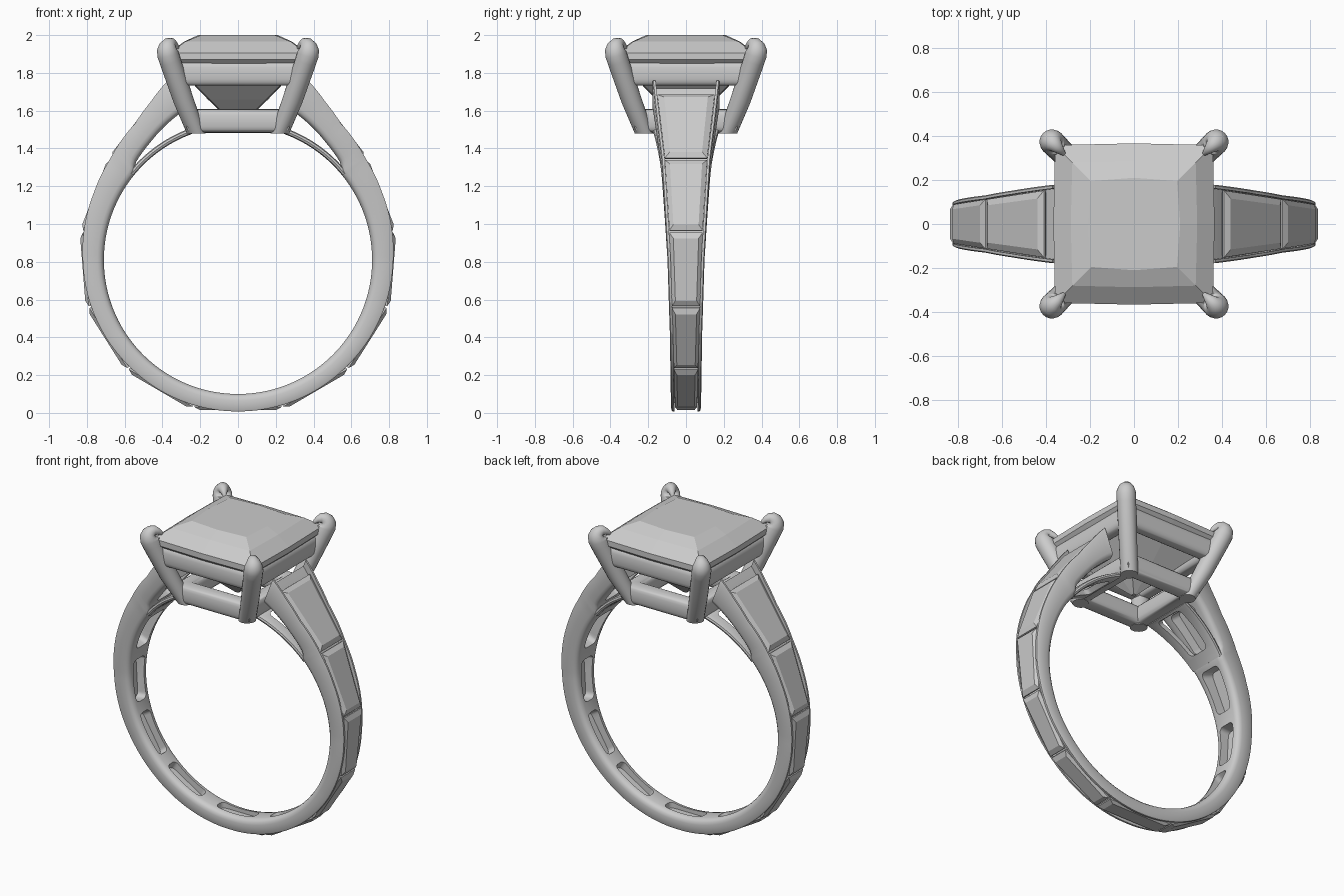
import bpy, bmesh, math
from mathutils import Vector

if "Cube" in bpy.data.objects:
    bpy.data.objects.remove(bpy.data.objects["Cube"])

CZ = 0.81  # centre height of the finger hole


def finish(name, bm, smooth=None):
    bmesh.ops.recalc_face_normals(bm, faces=bm.faces[:])
    me = bpy.data.meshes.new(name)
    bm.to_mesh(me)
    bm.free()
    ob = bpy.data.objects.new(name, me)
    bpy.context.collection.objects.link(ob)
    if smooth:
        shade(ob, smooth)
    return ob


def shade(ob, deg):
    bpy.ops.object.select_all(action='DESELECT')
    ob.select_set(True)
    bpy.context.view_layer.objects.active = ob
    bpy.ops.object.shade_smooth_by_angle(angle=math.radians(deg))


def loft(bm, rings, closed=False):
    """Skin a list of point rings; cap the ends unless closed."""
    vs = [[bm.verts.new(p) for p in r] for r in rings]
    n = len(vs[0])
    pairs = list(zip(vs, vs[1:])) + ([(vs[-1], vs[0])] if closed else [])
    for a, b in pairs:
        for i in range(n):
            j = (i + 1) % n
            bm.faces.new((a[i], a[j], b[j], b[i]))
    if not closed:
        bm.faces.new(vs[0])
        bm.faces.new(vs[-1])
    return vs


def lerp(table, x):
    for (x0, y0), (x1, y1) in zip(table, table[1:]):
        if x <= x1:
            return y0 + (y1 - y0) * (x - x0) / (x1 - x0)
    return table[-1][1]


# Band shape by angle from the bottom (degrees)
OUTER = [(0, .802), (45, .806), (90, .822), (115, .842), (128, .862), (143, .905), (151, .955), (158.7, 1.02)]
INNER = [(0, .71), (130, .71), (133, .746), (143, .775), (158.7, .835)]
WIDTH = [(0, .077), (60, .085), (90, .098), (128, .13), (158.7, .178)]


def polar(a, r, y):
    t = math.radians(a)
    return Vector((r * math.sin(t), y, CZ - r * math.cos(t)))


def mirrored(half):
    return half + [(-u, v) for u, v in reversed(half)]


# Channel band, open at the top for the setting
bm = bmesh.new()
rings = []
N = 180
for i in range(N + 1):
    a = -158.7 + 317.4 * i / N
    ro, ri, w = (lerp(t, abs(a)) for t in (OUTER, INNER, WIDTH))
    half = [(w - .035, ri), (w - .015, ri + .006), (w - .004, ri + .018), (w, ri + .035),
            (w, ro - .008), (w - .005, ro), (w - .017, ro), (w - .017, ro - .045)]
    rings.append([polar(a, v, u) for u, v in mirrored(half)])
loft(bm, rings)
band = finish("channel_band", bm)

# Thin inner arches that carry the finger hole up to the basket
arches = []
for s in (-1, 1):
    bm = bmesh.new()
    rings = []
    for i in range(25):
        a = 129 + 31 * i / 24
        w = lerp(WIDTH, a) - .004
        half = [(w - .02, .71), (w - .004, .715), (w, .725), (w - .004, .736), (w - .02, .741)]
        rings.append([polar(s * a, v, u) for u, v in mirrored(half)])
    loft(bm, rings)
    arches.append(finish("inner_arch_" + ("left" if s < 0 else "right"), bm))

# Girdle corners of the stones along the right side: x, z, half width
PTS = [(.235, .03, .058), (.583, .233, .064), (.79, .56, .074), (.822, .96, .088), (.672, 1.345, .112), (.405, 1.69, .152)]


def prism(bm, p, q, levels):
    """Tapered block between two stone ends; levels are (offset, end inset, width factor)."""
    a, b = Vector((p[0], 0, p[1])), Vector((q[0], 0, q[1]))
    t = (b - a).normalized()
    n = Vector((t.z, 0, -t.x))
    if n.dot((a + b) / 2 - Vector((0, 0, CZ))) < 0:
        n = -n
    rings = []
    for off, inset, k in levels:
        c, d = a + t * inset + n * off, b - t * inset + n * off
        u, v = Vector((0, p[2] * k, 0)), Vector((0, q[2] * k, 0))
        rings.append([c - u, c + u, d + v, d - v])
    return loft(bm, rings)


ends = [((-PTS[0][0],) + PTS[0][1:], PTS[0])]
for s in (-1, 1):
    side = [(s * x, z, w) for x, z, w in PTS]
    ends += list(zip(side, side[1:]))

# Step-cut stones and the window cutters underneath them
cut = bmesh.new()
for i, (p, q) in enumerate(ends):
    bm = bmesh.new()
    prism(bm, p, q, [(-.045, .04, .7), (-.008, .006, 1), (0, .006, 1), (.016, .035, .76)])
    finish("band_stone_%d" % (i + 1), bm)
    mid = math.hypot((p[0] + q[0]) / 2, (p[1] + q[1]) / 2 - CZ)
    length = math.hypot(p[0] - q[0], p[1] - q[1])
    inset = (length - .27) / 2
    vs = prism(cut, p, q, [(.64 - mid, inset, .66), (-.02, inset, .66)])
    edges = [cut.edges.get((a, b)) for a, b in zip(*vs)]
    bmesh.ops.bevel(cut, geom=edges, offset=.028, segments=4, affect='EDGES', profile=.5)
cutter = finish("window_cutter", cut)
cutter.hide_render = True
cutter.hide_set(True)

for ob in [band] + arches:
    m = ob.modifiers.new("windows", 'BOOLEAN')
    m.operation, m.solver, m.object = 'DIFFERENCE', 'EXACT', cutter
    bpy.context.view_layer.update()
    dg = bpy.context.evaluated_depsgraph_get()
    me = bpy.data.meshes.new_from_object(ob.evaluated_get(dg))
    ob.modifiers.clear()
    ob.data = me
    shade(ob, 35)
bpy.data.objects.remove(cutter)


# Square rails of the basket, rounded in section
def rail(name, half, z, rx, rz):
    bm = bmesh.new()
    rings = []
    for k in range(4):
        c, s = math.cos(math.radians(45 + 90 * k)), math.sin(math.radians(45 + 90 * k))
        ring = []
        for i in range(20):
            t = 2 * math.pi * i / 20
            e = lambda v: math.copysign(abs(v) ** .65, v)
            d = (half + rx * e(math.cos(t))) * math.sqrt(2)
            ring.append((d * c, d * s, z + rz * e(math.sin(t))))
        rings.append(ring)
    loft(bm, rings, closed=True)
    finish(name, bm, 40)


rail("lower_rail", .225, 1.545, .05, .063)
rail("upper_rail", .31, 1.797, .045, .065)

# Claw prongs: distance along x and y, height, radius
PATH = [(.222, 1.45, .052), (.29, 1.66, .054), (.36, 1.865, .057), (.371, 1.9, .058), (.373, 1.92, .056),
        (.369, 1.938, .049), (.361, 1.951, .039), (.35, 1.955, .029), (.335, 1.947, .02), (.322, 1.934, .012), (.314, 1.924, .004)]
for k in range(4):
    ang = math.radians(45 + 90 * k)
    out = Vector((math.cos(ang), math.sin(ang), 0))
    side = Vector((-out.y, out.x, 0))
    pts = [out * (d * math.sqrt(2)) + Vector((0, 0, z)) for d, z, r in PATH]
    bm = bmesh.new()
    rings = []
    for i, p in enumerate(pts):
        t = (pts[min(i + 1, len(pts) - 1)] - pts[max(i - 1, 0)]).normalized()
        nrm = t.cross(side)
        r = PATH[i][2]
        ring = [p + (side * math.cos(2 * math.pi * j / 20) + nrm * math.sin(2 * math.pi * j / 20)) * r for j in range(20)]
        for v in ring:
            v.z = max(v.z, 1.48 + .0001 * i)
        rings.append(ring)
    loft(bm, rings)
    finish("prong_%d" % (k + 1), bm, 50)

# Centre stone: height, corner half size, mid-side half size
GEM = [(2.0, .195, .21), (1.965, .28, .287), (1.905, .358, .366), (1.87, .358, .366),
       (1.78, .27, .275), (1.66, .15, .16), (1.52, .012, .012)]
bm = bmesh.new()
rings = []
for z, c, m in GEM:
    rings.append([(c, c, z), (0, m, z), (-c, c, z), (-m, 0, z), (-c, -c, z), (0, -m, z), (c, -c, z), (m, 0, z)])
loft(bm, rings)
finish("centre_stone", bm)
